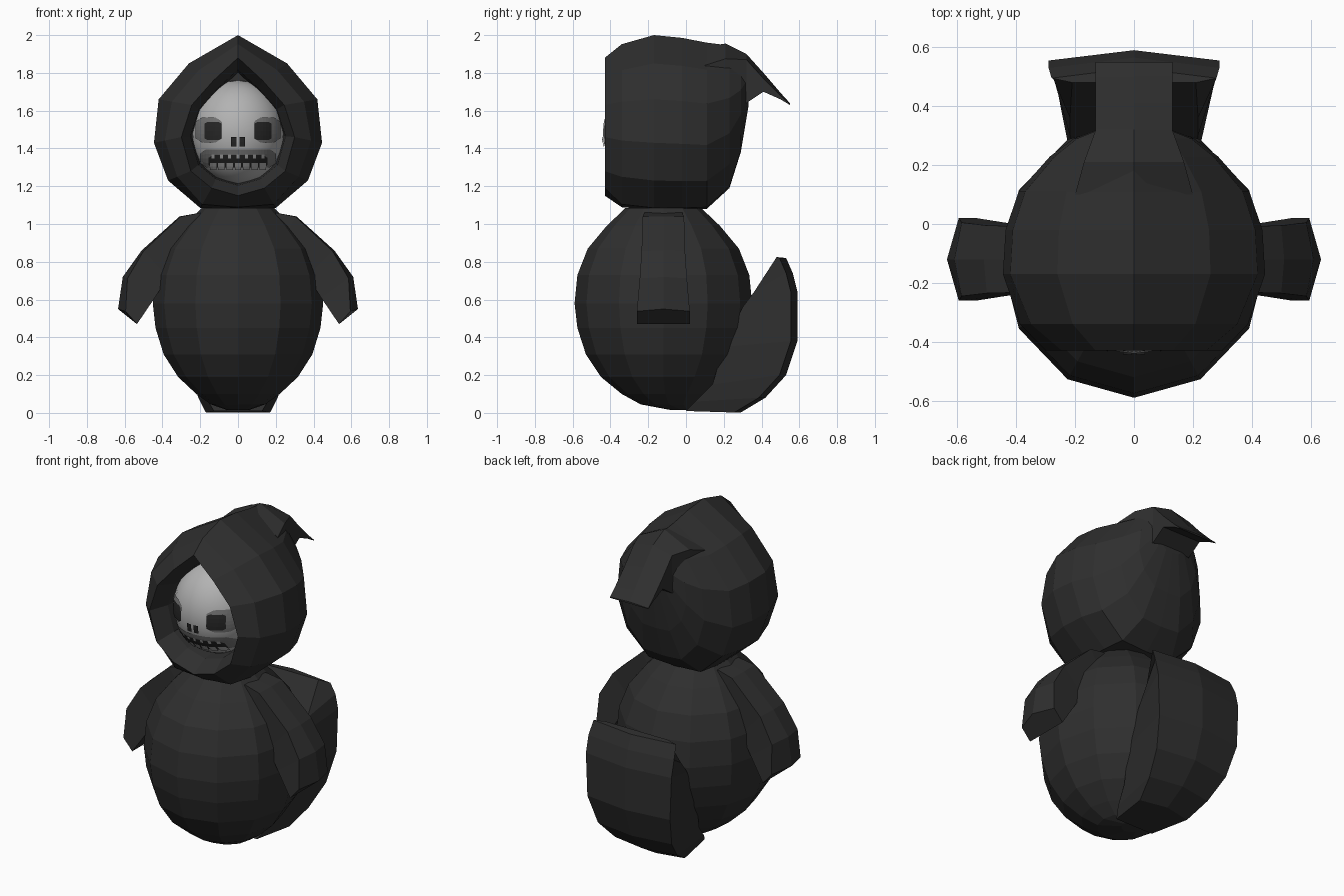
import bpy, bmesh, math

if "Cube" in bpy.data.objects:
    bpy.data.objects.remove(bpy.data.objects["Cube"])


def material(name, r, g, b):
    m = bpy.data.materials.new(name)
    m.diffuse_color = (r, g, b, 1)
    m.use_nodes = True
    m.node_tree.nodes["Principled BSDF"].inputs["Base Color"].default_value = m.diffuse_color
    return m


CLOTH = material("charcoal cloth", 0.028, 0.028, 0.028)
BONE = material("pale bone", 0.45, 0.45, 0.45)
SHADE = material("grey bone", 0.18, 0.18, 0.18)
DARK = material("dark hollow", 0.02, 0.02, 0.02)


def finish(bm, name, mat, smooth=False):
    bmesh.ops.recalc_face_normals(bm, faces=bm.faces)
    me = bpy.data.meshes.new(name)
    bm.to_mesh(me)
    bm.free()
    me.materials.append(mat)
    for p in me.polygons:
        p.use_smooth = smooth
    ob = bpy.data.objects.new(name, me)
    bpy.context.collection.objects.link(ob)
    return ob


def loft(name, rings, mat):
    """Skin closed rings of equal length and cap both ends."""
    bm = bmesh.new()
    vs = [[bm.verts.new(p) for p in r] for r in rings]
    n = len(rings[0])
    for a, b in zip(vs, vs[1:]):
        for i in range(n):
            j = (i + 1) % n
            bm.faces.new((a[i], a[j], b[j], b[i]))
    bm.faces.new(vs[0])
    bm.faces.new(vs[-1])
    return finish(bm, name, mat)


# Body: twelve-sided egg, (height, radius, shift back)
BODY = [(0.015, 0.06, 0.1), (0.045, 0.15, 0.03), (0.10, 0.23, 0.01), (0.19, 0.33, 0),
        (0.31, 0.41, 0), (0.45, 0.455, 0), (0.58, 0.47, 0), (0.73, 0.455, 0),
        (0.87, 0.40, 0), (0.99, 0.30, 0), (1.085, 0.20, 0)]
loft("body", [[(0.96 * r * math.sin(math.radians(a)),
                -0.12 + s - r * math.cos(math.radians(a)), z)
               for a in range(0, 360, 30)] for z, r, s in BODY], CLOTH)


# Hood: pointed outline lofted from front to back
def outline(half):
    return half + [(-x, z) for x, z in half[-2:0:-1]]


RIM = outline([(0, 1.88), (0.13, 1.76), (0.245, 1.63), (0.30, 1.46),
               (0.25, 1.28), (0.14, 1.19), (0, 1.15)])
FULL = outline([(0, 2.0), (0.26, 1.85), (0.42, 1.66), (0.445, 1.43),
                (0.37, 1.23), (0.20, 1.085), (0, 1.075)])


def inner(y, s):
    return [(x * s, y, 1.49 + (z - 1.49) * s) for x, z in RIM]


def blend(y, t):
    # the underside fills out sooner than the crown
    ring = []
    for (a, b), (c, d) in zip(RIM, FULL):
        k = t ** (0.4 if d < 1.15 else 1)
        ring.append((a + (c - a) * k, y, b + (d - b) * k))
    return ring


def back(y, s, low, high):
    return [(x * s, y, low + (z - 1.075) / 0.925 * (high - low)) for x, z in FULL]


loft("hood", [inner(-0.20, 0.80), inner(-0.32, 0.84), blend(-0.43, 0),
              blend(-0.34, 0.6), blend(-0.17, 1), back(-0.02, 0.98, 1.075, 1.985),
              back(0.11, 0.88, 1.08, 1.96), back(0.23, 0.64, 1.19, 1.945),
              back(0.29, 0.46, 1.38, 1.90), back(0.33, 0.22, 1.62, 1.86)], CLOTH)

# Hood tip: tented flap folded over the back, (y, ridge, eaves, underside, half width)
TIP = [(0.10, 1.94, 1.84, 1.70, 0.20), (0.21, 1.955, 1.875, 1.65, 0.17),
       (0.32, 1.90, 1.87, 1.64, 0.13), (0.41, 1.80, 1.77, 1.70, 0.13),
       (0.50, 1.695, 1.68, 1.66, 0.13), (0.55, 1.64, 1.635, 1.63, 0.13)]
loft("hood_tip", [[(0, y, r), (w, y, e), (w, y, u), (-w, y, u), (-w, y, e)]
                  for y, r, e, u, w in TIP], CLOTH)

# Tail: broad upturned fin, (front y, front z, back y, back z, half width)
TAIL = [(0.00, 0.01, 0.29, 0.002, 0.17), (0.05, 0.06, 0.42, 0.08, 0.21),
        (0.14, 0.15, 0.53, 0.20, 0.25), (0.20, 0.35, 0.59, 0.38, 0.28),
        (0.30, 0.56, 0.59, 0.64, 0.29), (0.36, 0.64, 0.565, 0.74, 0.29),
        (0.48, 0.825, 0.53, 0.82, 0.28)]
loft("tail", [[(-0.75 * w, yf, zf), (0.75 * w, yf, zf), (w, yb - 0.035, zb),
               (0, yb, zb), (-w, yb - 0.035, zb)] for yf, zf, yb, zb, w in TAIL], CLOTH)

# Arms: sleeves with a ridge, (outer x, z, inner x, z, half width in y, ridge)
ARM = [(0.20, 1.06, 0.15, 0.97, 0.10, 0.0), (0.31, 1.04, 0.22, 0.90, 0.11, 0.005),
       (0.51, 0.86, 0.37, 0.72, 0.115, 0.01), (0.61, 0.72, 0.44, 0.61, 0.125, 0.025),
       (0.635, 0.55, 0.535, 0.47, 0.14, 0.04)]
for side, label in ((1, "right"), (-1, "left")):
    loft("arm_" + label, [[(side * (xo - d), -0.12 - w, zo - d * 0.3),
                           (side * xo, -0.12, zo),
                           (side * (xo - d), -0.12 + w, zo - d * 0.3),
                           (side * xi, -0.12 + w, zi),
                           (side * xi, -0.12 - w, zi)] for xo, zo, xi, zi, w, d in ARM], CLOTH)

# Skull
CX, CY, CZ = 0.0, -0.19, 1.485
RX, RY, RZ = 0.248, 0.25, 0.275
bm = bmesh.new()
bmesh.ops.create_uvsphere(bm, u_segments=24, v_segments=16, radius=1)
for v in bm.verts:
    v.co = (CX + v.co.x * RX, CY + v.co.y * RY, CZ + v.co.z * RZ)
finish(bm, "skull", BONE, True)


def patch(name, x0, x1, z0, z1, lift, mat, cut=0.0):
    """Thin plate hugging the skull front, with optional chamfered corners."""
    bm = bmesh.new()
    nx = max(2, int((x1 - x0) / 0.015))
    nz = max(2, int((z1 - z0) / 0.02))
    grid = []
    for i in range(nx + 1):
        x = x0 + (x1 - x0) * i / nx
        trim = max(0, cut - min(x - x0, x1 - x)) * 0.7
        col = []
        for j in range(nz + 1):
            z = z0 + trim + (z1 - z0 - 2 * trim) * j / nz
            d = max(0.0, 1 - (x / RX) ** 2 - ((z - CZ) / RZ) ** 2)
            col.append(bm.verts.new((x, CY - RY * math.sqrt(d) - lift, z)))
        grid.append(col)
    for a, b in zip(grid, grid[1:]):
        for j in range(nz):
            bm.faces.new((a[j], b[j], b[j + 1], a[j + 1]))
    ob = finish(bm, name, mat)
    if sum(p.normal.y for p in ob.data.polygons) > 0:
        ob.data.flip_normals()


# Eye sockets, eyes and nostrils
for s, label in ((1, "right"), (-1, "left")):
    def span(a, b):
        return (a, b) if s > 0 else (-b, -a)
    patch("socket_" + label, *span(0.085, 0.225), 1.43, 1.565, 0.005, SHADE, 0.035)
    patch("eye_" + label, *span(0.088, 0.178), 1.445, 1.54, 0.009, DARK, 0.012)
    patch("nostril_" + label, *span(0.008, 0.037), 1.41, 1.46, 0.006, DARK)

# Mouth with a grey surround and two rows of teeth
patch("lip", -0.20, 0.20, 1.30, 1.395, 0.004, SHADE, 0.03)
patch("mouth", -0.155, 0.155, 1.298, 1.365, 0.007, DARK, 0.02)
for k in range(7):
    x = -0.132 + 0.044 * k
    patch("upper_tooth", x - 0.008, x + 0.008, 1.348, 1.368, 0.0095, BONE)
    patch("lower_tooth", x - 0.017, x + 0.017, 1.285, 1.322, 0.0095, BONE)
